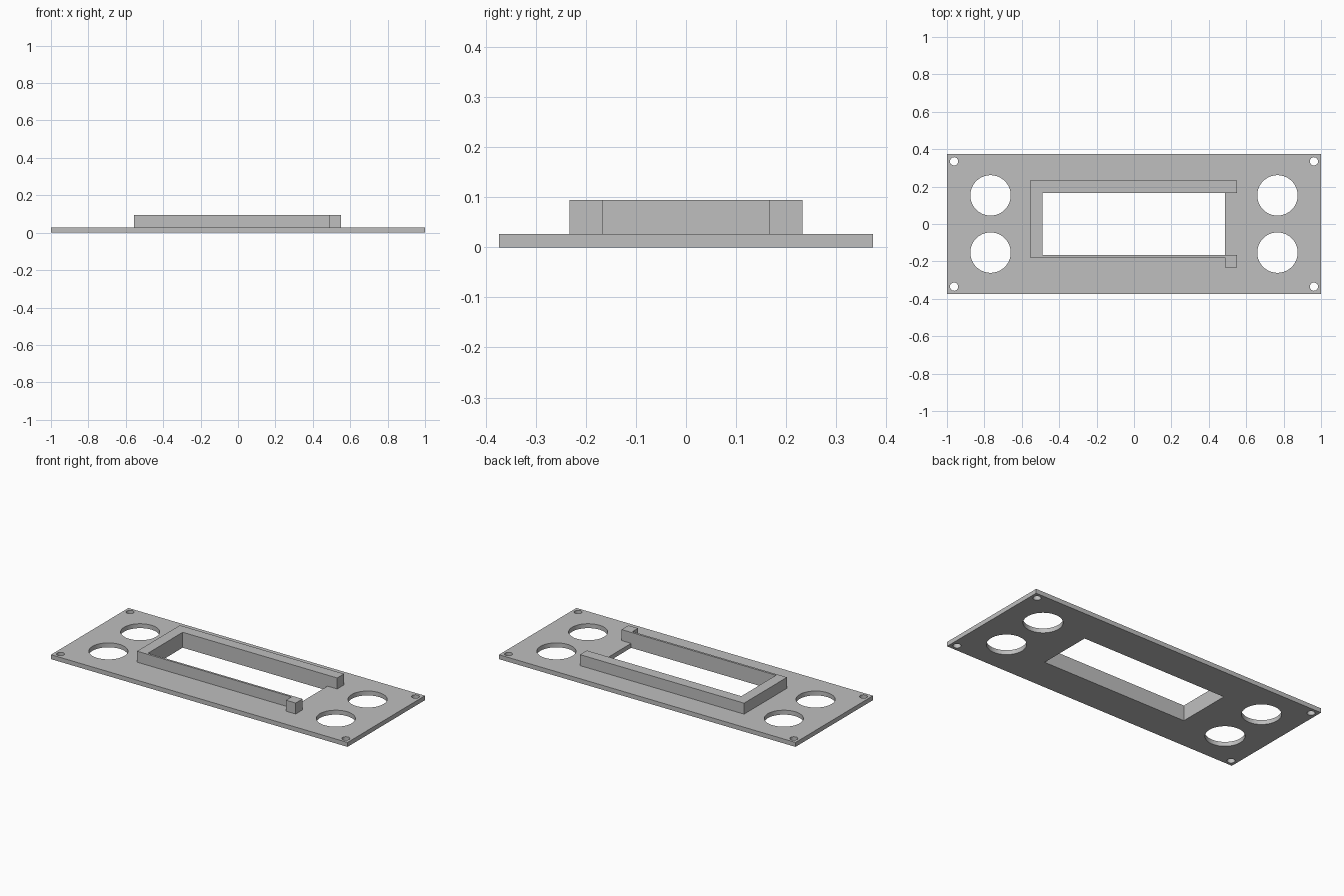
import bpy, bmesh

cube = bpy.data.objects.get("Cube")
if cube:
    bpy.data.objects.remove(cube, do_unlink=True)

PLATE_TOP, RAIL_TOP = 0.027, 0.094

grey = bpy.data.materials.new("plain grey")
grey.use_nodes = True
colour = (0.52, 0.52, 0.52, 1)
grey.diffuse_color = colour
grey.node_tree.nodes["Principled BSDF"].inputs["Base Color"].default_value = colour


def prism(name, outline, z0, z1):
    """Extrude a flat outline from z0 up to z1."""
    bm = bmesh.new()
    face = bm.faces.new([bm.verts.new((x, y, z0)) for x, y in outline])
    new = bmesh.ops.extrude_face_region(bm, geom=[face])["geom"]
    top = [v for v in new if isinstance(v, bmesh.types.BMVert)]
    bmesh.ops.translate(bm, verts=top, vec=(0, 0, z1 - z0))
    bmesh.ops.recalc_face_normals(bm, faces=bm.faces)
    mesh = bpy.data.meshes.new(name)
    bm.to_mesh(mesh)
    bm.free()
    mesh.materials.append(grey)
    obj = bpy.data.objects.new(name, mesh)
    bpy.context.collection.objects.link(obj)
    return obj


def rect(x0, x1, y0, y1):
    return [(x0, y0), (x1, y0), (x1, y1), (x0, y1)]


def cut(target, cutter):
    """Subtract the cutter from the target, then remove the cutter."""
    mod = target.modifiers.new("opening", 'BOOLEAN')
    mod.operation = 'DIFFERENCE'
    mod.solver = 'EXACT'
    mod.object = cutter
    bpy.context.view_layer.objects.active = target
    bpy.ops.object.modifier_apply(modifier=mod.name)
    bpy.data.objects.remove(cutter, do_unlink=True)


# Flat panel with a display window, four button holes and four screw holes
panel = prism("panel", rect(-1, 1, -0.373, 0.373), 0, PLATE_TOP)
cut(panel, prism("window_cutter", rect(-0.49, 0.487, -0.167, 0.167), -0.1, 0.1))
for sx in (-1, 1):
    for sy in (-1, 1):
        for x, y, r, sides in ((0.767, 0.153, 0.108, 64), (0.962, 0.335, 0.022, 32)):
            bpy.ops.mesh.primitive_cylinder_add(
                vertices=sides, radius=r, depth=0.2, location=(sx * x, sy * y, 0))
            cut(panel, bpy.context.object)

# Raised rail round three sides of the window, thin along the front
prism("window_rail", [
    (-0.555, 0.233), (0.552, 0.233), (0.552, 0.167), (-0.49, 0.167),
    (-0.49, -0.167), (0.487, -0.167), (0.487, -0.18), (-0.555, -0.18),
], PLATE_TOP, RAIL_TOP)

# Square post at the open end of the front rail
prism("corner_post", rect(0.487, 0.552, -0.233, -0.167), PLATE_TOP, RAIL_TOP)

# Smooth hole walls, crisp edges everywhere else
bpy.ops.object.select_all(action='DESELECT')
panel.select_set(True)
bpy.context.view_layer.objects.active = panel
bpy.ops.object.shade_smooth_by_angle()
